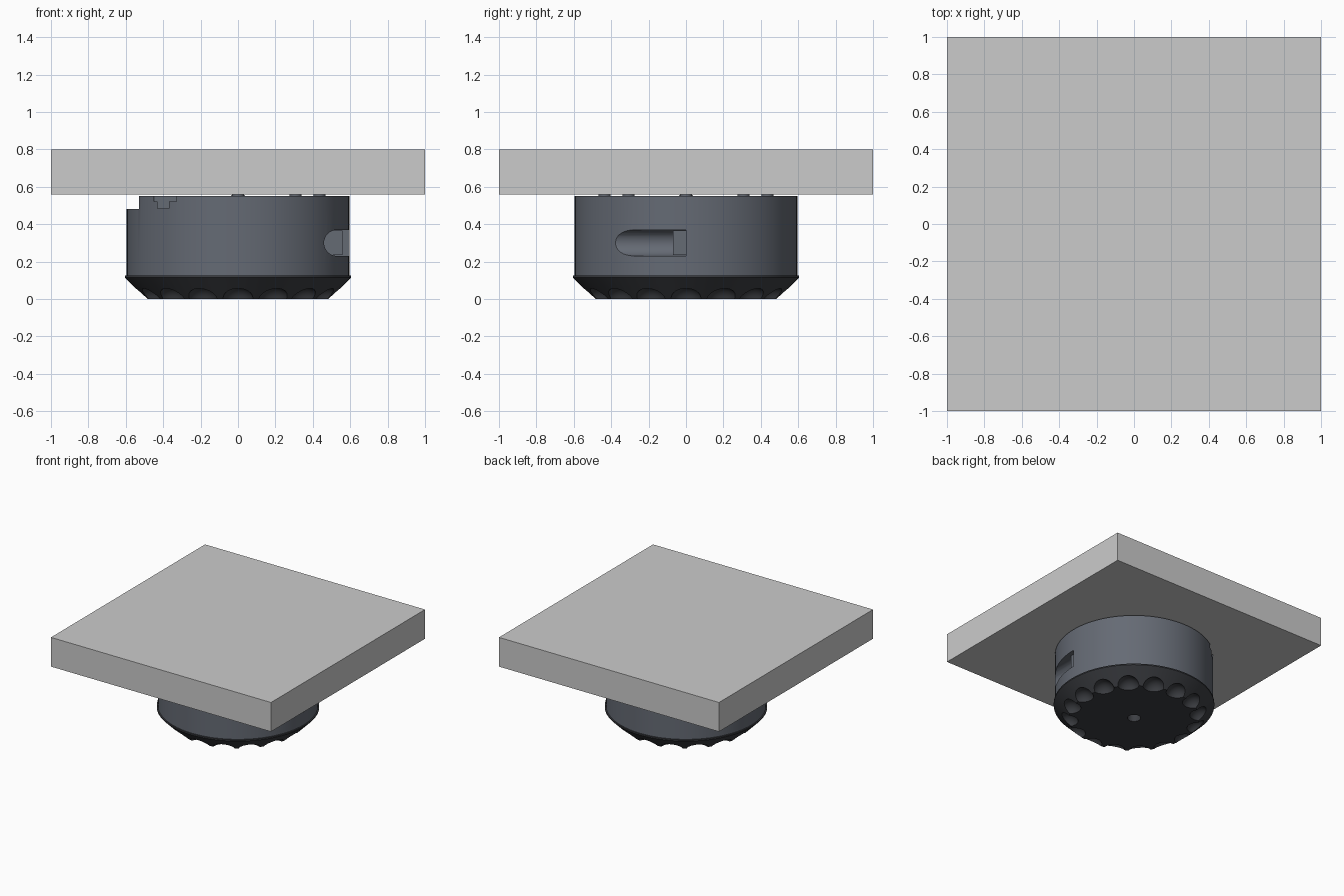
import bpy, bmesh, math
from mathutils import Matrix, Vector

if "Cube" in bpy.data.objects:
    bpy.data.objects.remove(bpy.data.objects["Cube"])


def material(name, colour):
    m = bpy.data.materials.new(name)
    m.diffuse_color = (*colour, 1)
    m.use_nodes = True
    m.node_tree.nodes["Principled BSDF"].inputs["Base Color"].default_value = m.diffuse_color
    return m


slate = material("slate", (0.13, 0.145, 0.175))
charcoal = material("charcoal", (0.045, 0.048, 0.055))


def finish(name, bm, mat=None):
    bmesh.ops.recalc_face_normals(bm, faces=bm.faces[:])
    me = bpy.data.meshes.new(name)
    bm.to_mesh(me)
    bm.free()
    ob = bpy.data.objects.new(name, me)
    bpy.context.collection.objects.link(ob)
    if mat:
        me.materials.append(mat)
    return ob


def box(name, x, y, z, mat=None):
    bm = bmesh.new()
    bmesh.ops.create_cube(bm, size=1)
    for v in bm.verts:
        v.co = [(a + b) / 2 + c * (b - a) for c, (a, b) in zip(v.co, (x, y, z))]
    return finish(name, bm, mat)


def lathe(name, levels, mat=None, at=(0, 0), n=96):
    """Solid of revolution from (radius, z) levels."""
    bm = bmesh.new()
    rings = [[bm.verts.new((at[0] + r * math.cos(2 * math.pi * i / n),
                            at[1] + r * math.sin(2 * math.pi * i / n), z))
              for i in range(n)] for r, z in levels]
    for a, b in zip(rings, rings[1:]):
        for i in range(n):
            j = (i + 1) % n
            bm.faces.new((a[i], a[j], b[j], b[i]))
    bm.faces.new(rings[0][::-1])
    bm.faces.new(rings[-1])
    return finish(name, bm, mat)


def cut(target, cutters):
    for c in cutters:
        m = target.modifiers.new("cut", 'BOOLEAN')
        m.object, m.operation, m.solver = c, 'DIFFERENCE', 'EXACT'
        bpy.context.view_layer.objects.active = target
        bpy.ops.object.modifier_apply(modifier=m.name)
        bpy.data.objects.remove(c)


def smooth(ob):
    bpy.ops.object.select_all(action='DESELECT')
    ob.select_set(True)
    bpy.context.view_layer.objects.active = ob
    bpy.ops.object.shade_smooth_by_angle(angle=math.radians(30))


# Square plate on top
box("top_plate", (-1, 1), (-1, 1), (0.56, 0.80))

# Round housing
housing = lathe("housing", [(0.595, 0.12), (0.595, 0.55)], slate)

# Side slot: U-shaped section running along y
bm = bmesh.new()
pts = [(0.7, 0.37)] + [(0.53 + 0.07 * math.cos(a), 0.30 + 0.07 * math.sin(a))
                       for a in [math.pi / 2 + math.pi * i / 16 for i in range(17)]] + [(0.7, 0.23)]
face = bm.faces.new([bm.verts.new((x, -0.7, z)) for x, z in pts])
ext = bmesh.ops.extrude_face_region(bm, geom=[face])["geom"]
bmesh.ops.translate(bm, vec=Vector((0, 0.7, 0)),
                    verts=[g for g in ext if isinstance(g, bmesh.types.BMVert)])
cutters = [finish("slot_cutter", bm)]

# Flat step on the left rim and stepped notches beside it
cutters.append(box("step_cutter", (-0.7, -0.53), (-0.5, 0.5), (0.48, 0.6)))
for s in (-1, 1):
    y = sorted((s * 0.36, s * 0.7))
    cutters.append(box("notch_cutter", (-0.45, -0.33), y, (0.52, 0.6)))
    cutters.append(box("stem_cutter", (-0.43, -0.37), y, (0.485, 0.53)))
cut(housing, cutters)
smooth(housing)

# Stop block inside the slot
box("slot_stop", (0.45, 0.56), (-0.07, 0.002), (0.235, 0.365), slate)

# Spacer pins between housing and plate
for k in range(-2, 3):
    a = k * math.pi / 4
    smooth(lathe("spacer_pin", [(0.032, 0.54), (0.032, 0.56)], slate,
                 (0.435 * math.cos(a), 0.435 * math.sin(a)), 24))
smooth(lathe("centre_pin", [(0.05, 0.54), (0.03, 0.56)], slate, n=24))

# Bevelled foot with scalloped lower edge and centre hole
foot = lathe("scalloped_foot", [(0.49, 0), (0.605, 0.115), (0.605, 0.125), (0.59, 0.125)], charcoal)
cutters = [lathe("hole_cutter", [(0.05, -0.1), (0.05, 0.08)], slate, n=32)]
for k in range(16):
    a = k * math.pi / 8
    bm = bmesh.new()
    bmesh.ops.create_uvsphere(bm, u_segments=32, v_segments=16, radius=0.085,
                              matrix=Matrix.Translation((0.505 * math.cos(a), 0.505 * math.sin(a), -0.018)))
    cutters.append(finish("scallop_cutter", bm, slate))
cut(foot, cutters)
smooth(foot)
